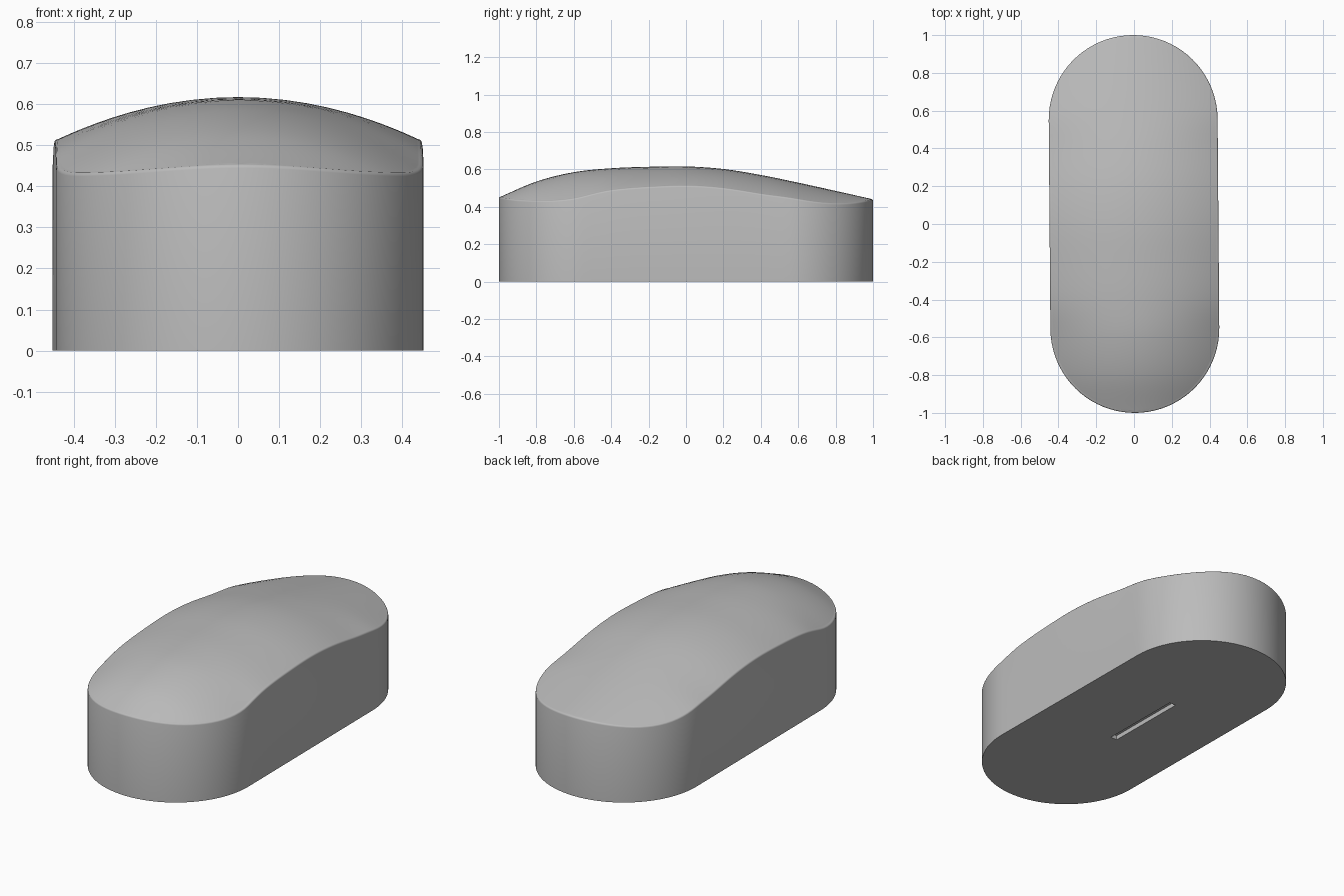
import bpy, bmesh, math

old = bpy.data.objects.get("Cube")
if old:
    bpy.data.objects.remove(old, do_unlink=True)

RADIUS, HALF, EDGE = 0.447, 0.553, 0.01   # end radius, half straight length, rim rounding
INNER = RADIUS - EDGE
ARC, STRAIGHT, COLS = 20, 28, 24

# Height of the crown line and strength of its sideways fall, both along y
CREST = [(-1, .45), (-.8, .535), (-.6, .585), (-.4, .606), (-.2, .614), (0, .616),
         (.2, .602), (.4, .57), (.6, .529), (.8, .485), (1, .44)]
FALL = [(-1, .8), (-.6, .73), (-.4, .6), (0, .53), (.4, .52), (.6, .46), (1, .55)]


def curve_at(points, t):
    """Smooth cubic interpolation through the points."""
    i = max(k for k in range(len(points) - 1) if k == 0 or points[k][0] <= t)
    def slope(k):
        a, b = points[max(k - 1, 0)], points[min(k + 1, len(points) - 1)]
        return (b[1] - a[1]) / (b[0] - a[0])
    (x0, y0), (x1, y1) = points[i], points[i + 1]
    h = x1 - x0
    s = min(max((t - x0) / h, 0), 1)
    return ((1 + 2 * s) * (1 - s) ** 2 * y0 + s * (1 - s) ** 2 * h * slope(i)
            + s * s * (3 - 2 * s) * y1 + s * s * (s - 1) * h * slope(i + 1))


def top_z(x, y):
    return curve_at(CREST, y) - curve_at(FALL, y) * x * x


grey = bpy.data.materials.new("plain grey")
grey.use_nodes = True
colour = (0.5, 0.5, 0.5, 1)
grey.diffuse_color = colour
grey.node_tree.nodes["Principled BSDF"].inputs["Base Color"].default_value = colour

bm = bmesh.new()

# Domed top: rows across a rounded oblong outline
angles = [math.pi / 2 * k / ARC for k in range(ARC + 1)]
front = [(-HALF - INNER * math.cos(a), INNER * math.sin(a)) for a in angles]
middle = [(-HALF + 2 * HALF * k / STRAIGHT, INNER) for k in range(1, STRAIGHT)]
back = [(-y, w) for y, w in reversed(front)]
rows = []
for y, w in front + middle + back:
    xs = [w * math.sin(math.pi / 2 * (2 * c / COLS - 1)) for c in range(COLS + 1)]
    rows.append([bm.verts.new((x, y, top_z(x, y))) for x in xs])
for a, b in zip(rows, rows[1:]):
    for c in range(COLS):
        bm.faces.new((a[c], a[c + 1], b[c + 1], b[c]))
bmesh.ops.remove_doubles(bm, verts=bm.verts, dist=1e-5)


def extrude_rim(edges, move):
    """Extrude an edge loop, place the new vertices by a rule, return the new loop."""
    geom = bmesh.ops.extrude_edge_only(bm, edges=edges)["geom"]
    for v in (g for g in geom if isinstance(g, bmesh.types.BMVert)):
        v.co = move(v.co.copy())
    return [g for g in geom if isinstance(g, bmesh.types.BMEdge) and g.is_boundary]


# Softly rounded rim, then the straight wall
rim = [e for e in bm.edges if e.is_boundary]
out, down = 0, 0
for deg in (30, 60, 90):
    new_out = EDGE * math.sin(math.radians(deg))
    new_down = EDGE * (1 - math.cos(math.radians(deg)))
    ratio, dz = (INNER + new_out) / (INNER + out), new_down - down

    def widen(p):
        cy = max(-HALF, min(HALF, p.y))
        return (p.x * ratio, cy + (p.y - cy) * ratio, p.z - dz)

    rim = extrude_rim(rim, widen)
    out, down = new_out, new_down
base = extrude_rim(rim, lambda p: (p.x, p.y, 0))

# Flat underside with a shallow recessed slot
corners = [bm.verts.new((x, y, 0)) for x, y in ((-.05, -.2), (-.01, -.2), (-.01, .28), (-.05, .28))]
slot = [bm.edges.new((corners[i], corners[(i + 1) % 4])) for i in range(4)]
bmesh.ops.triangle_fill(bm, edges=base + slot, use_beauty=True)
for f in [f for f in bm.faces if all(v in corners for v in f.verts)]:
    bm.faces.remove(f)
floor = extrude_rim(slot, lambda p: (p.x, p.y, 0.025))
bmesh.ops.contextual_create(bm, geom=floor)
bmesh.ops.recalc_face_normals(bm, faces=bm.faces)

mesh = bpy.data.meshes.new("domed_block")
bm.to_mesh(mesh)
bm.free()
mesh.materials.append(grey)
block = bpy.data.objects.new("domed_block", mesh)
bpy.context.collection.objects.link(block)
block.rotation_euler.z = 0.008

bpy.context.view_layer.objects.active = block
block.select_set(True)
bpy.ops.object.shade_smooth_by_angle(angle=math.radians(40))
